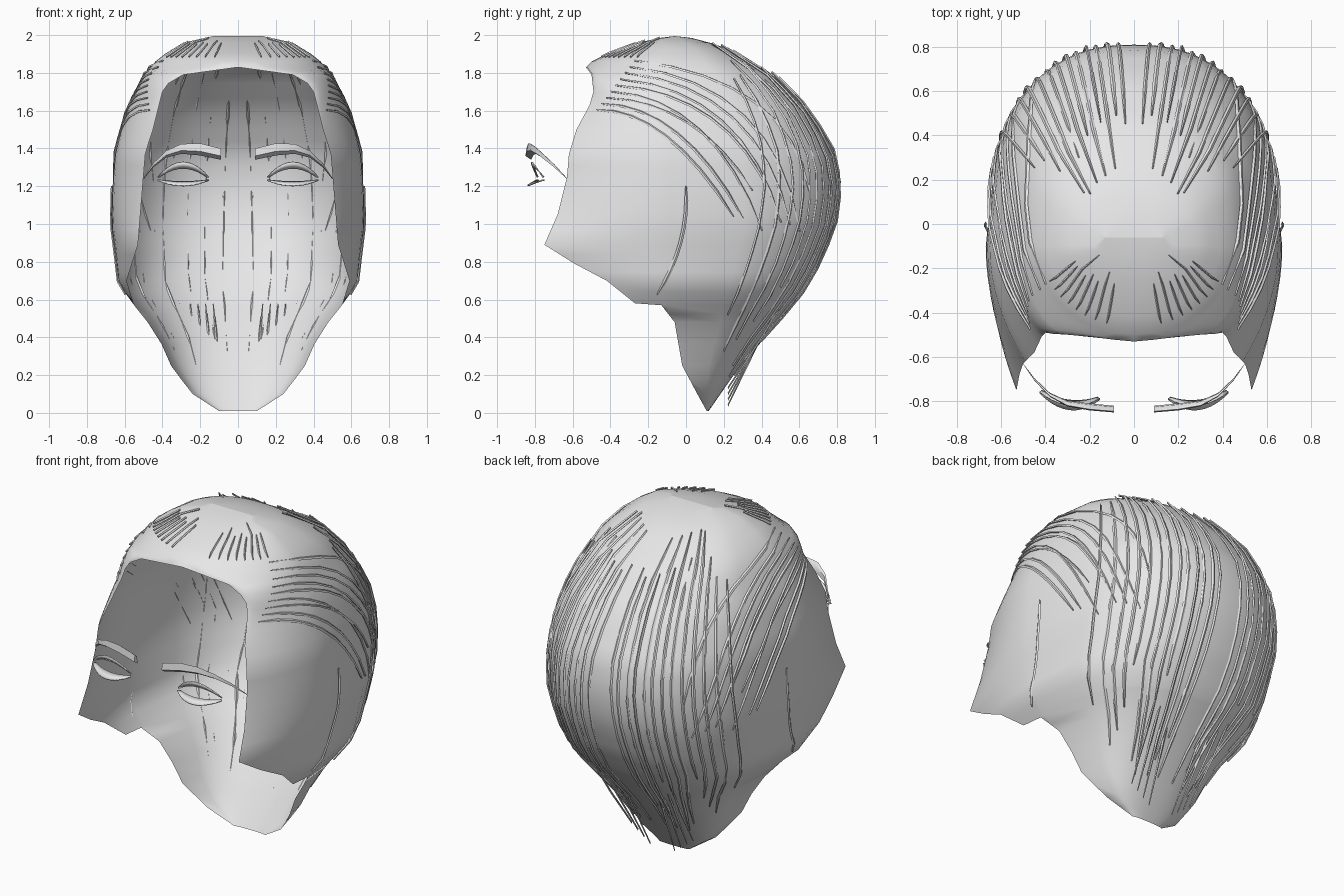
import bpy
import random
from mathutils import Vector

random.seed(4)
cube = bpy.data.objects.get("Cube")
if cube:
    bpy.data.objects.remove(cube)

grey = bpy.data.materials.new("light grey")
grey.use_nodes = True
grey.diffuse_color = (0.8, 0.8, 0.8, 1)
grey.node_tree.nodes["Principled BSDF"].inputs["Base Color"].default_value = (0.8, 0.8, 0.8, 1)

# Head outline curves as (height, value)
FRONT = [(0.01, 0.11), (0.1, 0.06), (0.25, -0.02), (0.48, -0.06), (0.57, -0.13), (0.58, -0.27),
         (0.7, -0.42), (0.79, -0.59), (0.89, -0.75), (1.05, -0.68), (1.25, -0.63), (1.37, -0.62),
         (1.5, -0.58), (1.63, -0.51), (1.7, -0.49), (1.79, -0.5), (1.83, -0.53), (1.86, -0.5),
         (1.9, -0.42), (1.96, -0.25), (1.985, -0.14), (1.995, -0.06)]
BACK = [(0.01, 0.12), (0.24, 0.28), (0.42, 0.42), (0.6, 0.59), (0.8, 0.71), (1, 0.79), (1.2, 0.815),
        (1.38, 0.78), (1.6, 0.65), (1.8, 0.45), (1.94, 0.2), (1.985, 0.03), (1.995, -0.06)]
WIDTH = [(0.01, 0.1), (0.1, 0.24), (0.24, 0.35), (0.42, 0.43), (0.57, 0.55), (0.68, 0.63), (0.85, 0.65),
         (1, 0.67), (1.2, 0.665), (1.38, 0.65), (1.6, 0.59), (1.8, 0.49), (1.88, 0.42), (1.96, 0.29),
         (1.995, 0.13)]
EDGE = [(0.57, 0.55), (0.7, 0.59), (0.89, 0.53), (1.2, 0.505), (1.38, 0.49), (1.5, 0.45), (1.62, 0.42),
        (1.7, 0.4), (1.77, 0.35), (1.82, 0.2), (1.83, 0)]


def lookup(curve, z):
    for (a, p), (b, q) in zip(curve, curve[1:]):
        if z <= b:
            return p + (q - p) * max(0, (z - a) / (b - a))
    return curve[-1][1]


def section(z):
    front, back, width = (lookup(c, z) for c in (FRONT, BACK, WIDTH))
    edge = min(width, lookup(EDGE, z)) if z > 0.57 else width
    return front, max(front, -0.1), back, width, edge


def side_x(y, z):
    """Half width of the head at a depth and height."""
    front, mid, back, width, edge = section(z)
    if y >= mid:
        r = min(1, (y - mid) / max(back - mid, 1e-5))
        return width * (1 - r ** 2.4) ** (1 / 2.4)
    r = min(1, (y - mid) / (front - mid))
    q = 1 + min(1, max(0, (z - 1.6) / 0.23))
    return edge + (width - edge) * (1 - r ** 2) ** (1 / q)


def head_point(z, u):
    """u runs 0 at the back, 1 at the side, 2 at the front edge."""
    front, mid, back, width, edge = section(z)
    if u < 1:
        y = mid + (back - mid) * (1 - u ** 2.2) ** (1 / 2.2)
    else:
        y = mid + (front - mid) * (1 - (2 - u) ** 1.6)
    x = 0 if u == 0 else side_x(y, z)
    if u == 2:
        x = edge
    return Vector((x, y, z))


def make(name, verts, faces, mirror=True):
    mesh = bpy.data.meshes.new(name)
    mesh.from_pydata(verts, [], faces)
    mesh.materials.append(grey)
    obj = bpy.data.objects.new(name, mesh)
    bpy.context.collection.objects.link(obj)
    bpy.context.view_layer.objects.active = obj
    obj.select_set(True)
    bpy.ops.object.shade_smooth_by_angle(angle=0.9)
    obj.select_set(False)
    if mirror:
        mod = obj.modifiers.new("mirror", "MIRROR")
        mod.use_clip = True
        mod.merge_threshold = 0.0005
    return obj


def grid_faces(rows, cols, wrap=False, start=0):
    faces = []
    for i in range(rows - 1):
        for j in range(cols if wrap else cols - 1):
            k = (j + 1) % cols
            faces.append([start + n for n in
                          (i * cols + j, i * cols + k, (i + 1) * cols + k, (i + 1) * cols + j)])
    return faces


# Hair shell, open at the face and neck
heights = []
for (a, _), (b, _) in zip(FRONT, FRONT[1:]):
    heights += [a, (a + b) / 2] if b - a > 0.05 else [a]
heights.append(FRONT[-1][0])
COLS = 25
verts = [head_point(z, 2 * j / (COLS - 1)) for z in heights for j in range(COLS)]
make("hair_shell", verts, grid_faces(len(heights), COLS))

# Raised strands: tapered four-sided tubes lying on the shell
CENTRE = Vector((0, 0, 1))
strand_verts, strand_faces = [], []


def strand(path, width, lift=1.006):
    start = len(strand_verts)
    n = len(path)
    for i, p in enumerate(path):
        out = (p - CENTRE).normalized()
        along = path[min(i + 1, n - 1)] - path[max(i - 1, 0)]
        across = along.cross(out).normalized() * width * (0.35 if i in (0, n - 1) else 1)
        c = CENTRE + (p - CENTRE) * lift
        strand_verts.extend([c + across, c + out * 0.006, c - across, c - out * 0.006])
    strand_faces.extend(grid_faces(n, 4, True, start))
    strand_faces.extend([[start + k for k in (3, 2, 1, 0)], [len(strand_verts) - 4 + k for k in range(4)]])


def steps(a, b, n):
    return [a + (b - a) * i / (n - 1) for i in range(n)]


# Strands down the back to the nape
for k in range(13):
    u = 0.06 + 0.065 * k
    top = random.uniform(1.75, 1.96)
    low = random.uniform(0.15, 0.75)
    strand([head_point(z, u + 0.04 * (top - z)) for z in steps(top, low, 12)],
           random.uniform(0.006, 0.011), random.uniform(1.004, 1.02))

# Short strands over the front of the crown
for k in range(8):
    u = 1.3 + 0.08 * k
    strand([head_point(z, u) for z in steps(1.88, random.uniform(1.94, 1.98), 5)], 0.005)


def swept(a, b, c, width):
    path = []
    for t in steps(0, 1, 9):
        y, z = (p * (1 - t) ** 2 + 2 * q * t * (1 - t) + r * t * t for p, q, r in zip(a, b, c))
        path.append(Vector((side_x(y, z), y, z)))
    strand(path, width)


# Strands swept back over each side
for k in steps(0, 4, 9):
    swept((-0.47 + 0.05 * k, 1.6 + 0.065 * k), (-0.1 + 0.16 * k, 1.6 + 0.04 * k),
          (0.25 + 0.1 * k, random.uniform(0.95, 1.2)), random.uniform(0.006, 0.011))
swept((0, 1.2), (0.02, 0.9), (-0.15, 0.63), 0.01)

# Loose strands at the nape
for k in range(4):
    x = 0.08 + 0.04 * k
    strand([Vector((x + 0.05, 0.5, 0.58)), Vector((x + 0.03, 0.38, 0.38)), Vector((x, 0.22, 0.05 + 0.03 * k))],
           0.008, 1.01)
make("hair_strands", strand_verts, strand_faces)

# Eyebrows: centre points with half height, tapering to the temple
verts = []
for x, y, z, h in [(0.09, -0.835, 1.37, 0.03), (0.2, -0.825, 1.395, 0.032), (0.3, -0.81, 1.398, 0.026),
                   (0.38, -0.77, 1.37, 0.018), (0.45, -0.7, 1.31, 0.011), (0.5, -0.63, 1.24, 0.003)]:
    verts += [(x, y - h / 3, z + h), (x, y - h / 2, z - h / 3), (x, y + h / 2, z - h), (x, y + h / 3, z + h / 2)]
make("eyebrows", verts, grid_faces(6, 4, True) + [[3, 2, 1, 0]])


# Eyelashes: curved crescents between a lid line and an outer line
def lashes(name, z, lid, outer, reach):
    verts = []
    for t in steps(-1, 1, 11):
        bow = 1 - t * t
        x = 0.29 + 0.125 * t
        y = -0.765 - 0.03 * bow + 0.015 * t
        verts += [(x, y, z + lid * bow), (x + 0.012 * t, y - reach * (0.3 + 0.7 * bow), z + outer * bow)]
    obj = make(name, verts, grid_faces(11, 2))
    mod = obj.modifiers.new("thickness", "SOLIDIFY")
    mod.thickness = 0.006


lashes("upper_lashes", 1.25, 0.045, 0.08, 0.02)
lashes("lower_lashes", 1.235, -0.008, -0.03, 0.045)
